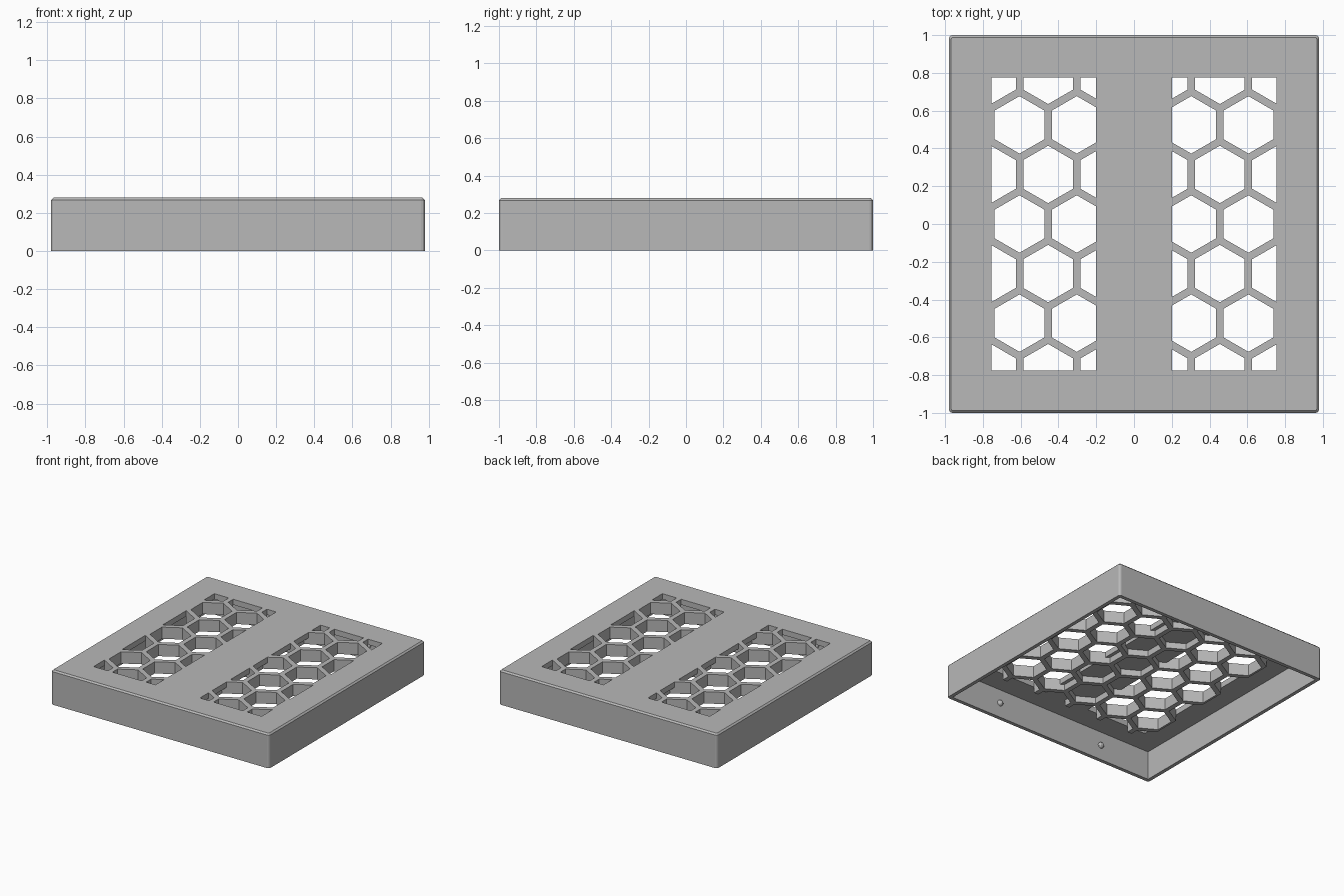
import bpy, bmesh, math
from mathutils import Matrix, Vector

if "Cube" in bpy.data.objects:
    bpy.data.objects.remove(bpy.data.objects["Cube"])

# Main dimensions
HALF_X, HALF_Y, TOP = 0.98, 1.0, 0.28
WALL, CEILING, RIB_BOTTOM = 0.03, 0.235, 0.185
WIN_IN, WIN_OUT, WIN_Y = 0.2, 0.755, 0.775
PITCH, HEX_R = 0.303, 0.152

grey = bpy.data.materials.new("plain grey")
grey.use_nodes = True
grey.diffuse_color = (0.48, 0.48, 0.48, 1)
grey.node_tree.nodes["Principled BSDF"].inputs["Base Color"].default_value = grey.diffuse_color


def add_box(bm, x0, x1, y0, y1, z0, z1):
    size = Matrix.Diagonal((x1 - x0, y1 - y0, z1 - z0, 1))
    centre = Matrix.Translation(((x0 + x1) / 2, (y0 + y1) / 2, (z0 + z1) / 2))
    bmesh.ops.create_cube(bm, size=1, matrix=centre @ size)


def make_object(name, bm):
    mesh = bpy.data.meshes.new(name)
    bm.to_mesh(mesh)
    bm.free()
    mesh.materials.append(grey)
    obj = bpy.data.objects.new(name, mesh)
    bpy.context.collection.objects.link(obj)
    return obj


def cut(obj, cutter):
    mod = obj.modifiers.new("cut", 'BOOLEAN')
    mod.operation = 'DIFFERENCE'
    mod.solver = 'EXACT'
    mod.object = cutter
    bpy.context.view_layer.objects.active = obj
    bpy.ops.object.modifier_apply(modifier=mod.name)
    bpy.data.objects.remove(cutter)


# Cover shell: rounded upright corners and a chamfered top edge
bm = bmesh.new()
add_box(bm, -HALF_X, HALF_X, -HALF_Y, HALF_Y, 0, TOP)
upright = [e for e in bm.edges if abs(e.verts[0].co.z - e.verts[1].co.z) > 0.1]
bmesh.ops.bevel(bm, geom=upright, offset=0.02, segments=3, profile=0.5, affect='EDGES')
rim = [e for e in bm.edges if all(v.co.z > TOP - 0.001 for v in e.verts)]
bmesh.ops.bevel(bm, geom=rim, offset=0.012, segments=1, affect='EDGES')
shell = make_object("cover_shell", bm)

# Hollow underside and the two windows
bm = bmesh.new()
add_box(bm, WALL - HALF_X, HALF_X - WALL, WALL - HALF_Y, HALF_Y - WALL, -0.1, CEILING)
cut(shell, make_object("cavity_cutter", bm))
bm = bmesh.new()
for x0, x1 in ((-WIN_OUT, -WIN_IN), (WIN_IN, WIN_OUT)):
    add_box(bm, x0, x1, -WIN_Y, WIN_Y, 0.1, 0.4)
cut(shell, make_object("window_cutter", bm))

# Honeycomb ribs: flush in the windows, hanging below the solid centre strip
bm = bmesh.new()
add_box(bm, -WIN_OUT, WIN_OUT, -WIN_Y, WIN_Y, RIB_BOTTOM, TOP)
ribs = make_object("honeycomb_ribs", bm)
bm = bmesh.new()
add_box(bm, -WIN_IN, WIN_IN, -1, 1, CEILING, 0.5)
cut(ribs, make_object("centre_cutter", bm))
bm = bmesh.new()
for row in range(-3, 4):
    for col in range(-3, 4):
        x = (col + 0.5 * (row % 2)) * PITCH
        y = row * PITCH * math.sqrt(0.75)
        place = Matrix.Translation((x, y, 0.25)) @ Matrix.Rotation(math.pi / 6, 4, 'Z')
        probe = bmesh.ops.create_cone(bm, cap_ends=True, segments=6, radius1=HEX_R,
                                      radius2=HEX_R, depth=0.4, matrix=place)
        # Keep a corner pointing along y
        reach = max(v.co.y - y for v in probe["verts"])
        if reach < HEX_R * 0.95:
            bmesh.ops.rotate(bm, verts=probe["verts"], cent=Vector((x, y, 0)),
                             matrix=Matrix.Rotation(math.pi / 6, 3, 'Z'))
cut(ribs, make_object("hex_cutter", bm))

# Small round catches inside the front and back walls
for side, label in ((-1, "front"), (1, "back")):
    bm = bmesh.new()
    for x in (-0.49, 0.49):
        place = Matrix.Translation((x, side * (HALF_Y - WALL), 0.12))
        bmesh.ops.create_uvsphere(bm, u_segments=12, v_segments=8, radius=0.025, matrix=place)
    make_object(label + "_catches", bm)
